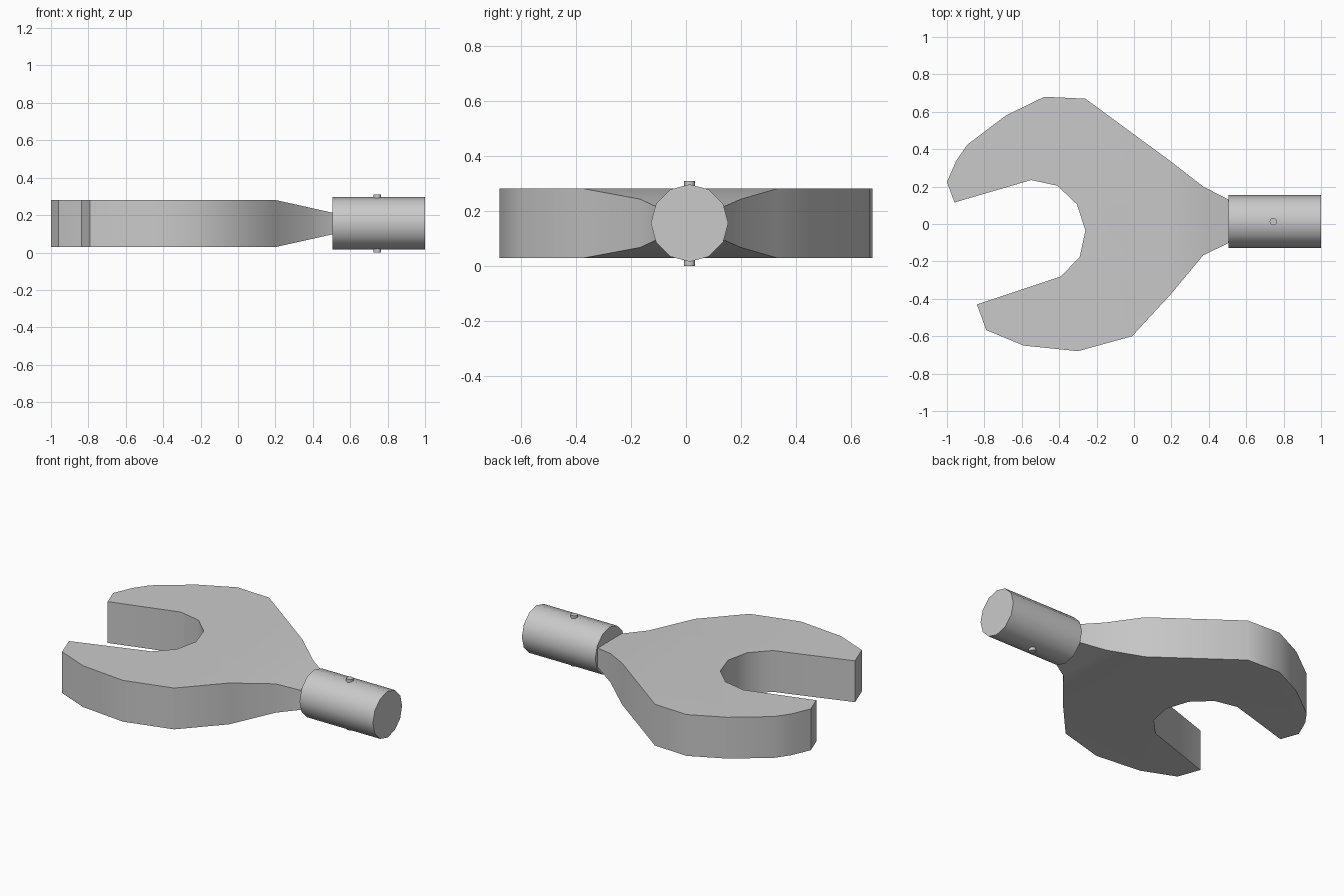
import bpy, bmesh, math
from mathutils import Matrix

if "Cube" in bpy.data.objects:
    bpy.data.objects.remove(bpy.data.objects["Cube"])

steel = bpy.data.materials.new("grey steel")
steel.diffuse_color = (0.59, 0.59, 0.59, 1)
steel.use_nodes = True
steel.node_tree.nodes["Principled BSDF"].inputs["Base Color"].default_value = steel.diffuse_color

AXIS_Y, AXIS_Z = 0.013, 0.155   # centre line of the handle


def finish(name, bm, angle=40):
    """Turn a bmesh into a smooth-by-angle object."""
    bmesh.ops.recalc_face_normals(bm, faces=bm.faces[:])
    mesh = bpy.data.meshes.new(name)
    bm.to_mesh(mesh)
    bm.free()
    mesh.materials.append(steel)
    ob = bpy.data.objects.new(name, mesh)
    bpy.context.collection.objects.link(ob)
    bpy.ops.object.select_all(action='DESELECT')
    ob.select_set(True)
    bpy.context.view_layer.objects.active = ob
    bpy.ops.object.shade_smooth_by_angle(angle=math.radians(angle))
    return ob


def cylinder(name, radius, length, sides, matrix):
    bm = bmesh.new()
    bmesh.ops.create_cone(bm, cap_ends=True, segments=sides, radius1=radius,
                          radius2=radius, depth=length, matrix=matrix)
    return finish(name, bm)


# Wrench head: open-jaw outline, extruded, then thinned toward the handle
outline = [
    (-0.96, 0.115), (-1.0, 0.225), (-0.95, 0.34), (-0.89, 0.425),
    (-0.685, 0.58), (-0.48, 0.68), (-0.26, 0.67), (0.2, 0.332),
    (0.37, 0.2), (0.51, 0.128),
    (0.51, -0.1), (0.37, -0.167), (0.2, -0.372), (-0.01, -0.6),
    (-0.30, -0.68), (-0.59, -0.65), (-0.79, -0.567), (-0.84, -0.43),
    (-0.39, -0.28), (-0.29, -0.175), (-0.26, -0.035), (-0.305, 0.105),
    (-0.41, 0.205), (-0.55, 0.235),
]
bm = bmesh.new()
base = bm.faces.new([bm.verts.new((x, y, AXIS_Z - 0.126)) for x, y in outline])
ext = bmesh.ops.extrude_face_region(bm, geom=[base], use_keep_orig=True)
for v in ext["geom"]:
    if isinstance(v, bmesh.types.BMVert):
        v.co.z = AXIS_Z + 0.126
bmesh.ops.bisect_plane(bm, geom=bm.verts[:] + bm.edges[:] + bm.faces[:],
                       plane_co=(0.2, 0, 0), plane_no=(1, 0, 0), dist=0.001)
for v in bm.verts:
    t = max(0, (v.co.x - 0.2) / 0.31)
    v.co.z = AXIS_Z + (v.co.z - AXIS_Z) * (1 - 0.55 * t)
finish("wrench_head", bm)

# Round handle stub along x
cylinder("handle", 0.141, 0.495, 12,
         Matrix.Translation((0.7525, AXIS_Y, AXIS_Z + 0.001)) @ Matrix.Rotation(math.pi / 2, 4, 'Y'))

# Cross pin through the handle
cylinder("cross_pin", 0.02, 0.31, 12, Matrix.Translation((0.745, AXIS_Y, 0.155)))
